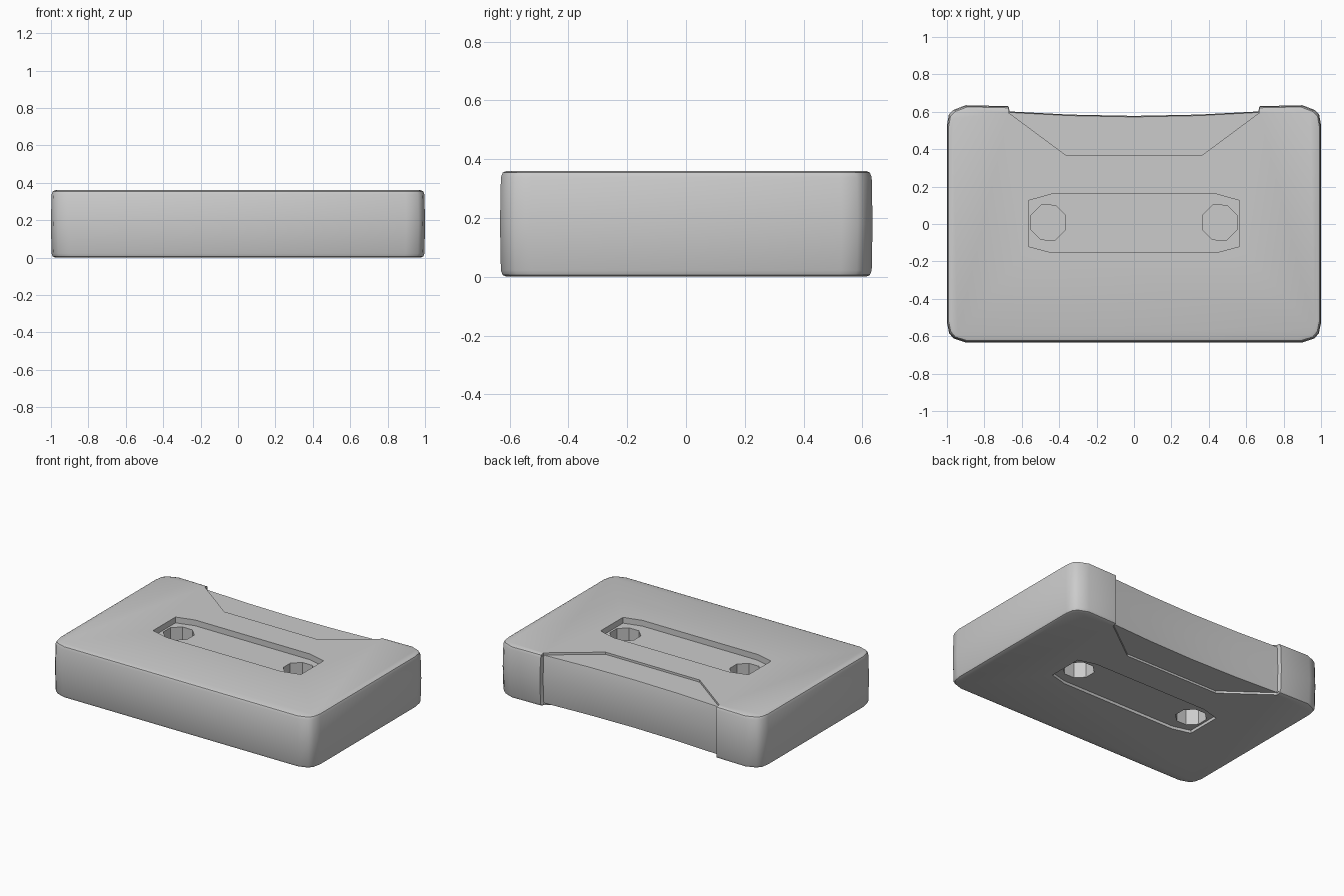
import bpy, bmesh, math

if "Cube" in bpy.data.objects:
    bpy.data.objects.remove(bpy.data.objects["Cube"])


def loft(name, rings):
    """Solid from a stack of matching closed rings of 3D points."""
    bm = bmesh.new()
    loops = [[bm.verts.new(p) for p in ring] for ring in rings]
    n = len(loops[0])
    for a, b in zip(loops, loops[1:]):
        for i in range(n):
            j = (i + 1) % n
            bm.faces.new((a[i], a[j], b[j], b[i]))
    bm.faces.new(loops[0][::-1])
    bm.faces.new(loops[-1])
    bmesh.ops.recalc_face_normals(bm, faces=bm.faces)
    mesh = bpy.data.meshes.new(name)
    bm.to_mesh(mesh)
    bm.free()
    ob = bpy.data.objects.new(name, mesh)
    bpy.context.collection.objects.link(ob)
    return ob


def prism(name, pts, z0, z1):
    return loft(name, [[(x, y, z) for x, y in pts] for z in (z0, z1)])


def cut(target, cutter):
    mod = target.modifiers.new("cut", 'BOOLEAN')
    mod.operation, mod.solver, mod.object = 'DIFFERENCE', 'EXACT', cutter
    bpy.context.view_layer.objects.active = target
    bpy.ops.object.modifier_apply(modifier=mod.name)
    bpy.data.objects.remove(cutter)


def mirrored(half):
    """Close a right-hand outline by mirroring it across x = 0."""
    return half + [(-x, y) for x, y in reversed(half) if x > 0]


def inset(pts, d, z):
    sign = lambda v: (v > 0) - (v < 0)
    return [(x - sign(x) * d, y - sign(y) * d, z) for x, y in pts]


# Case outline: chamfered corners, shallow concave notch along the back
outline = mirrored([(0.90, -0.633), (0.965, -0.612), (0.988, -0.585), (1.0, -0.53),
                    (1.0, 0.53), (0.99, 0.585), (0.965, 0.61), (0.90, 0.635),
                    (0.675, 0.63), (0.67, 0.602), (0.35, 0.585), (0, 0.578)])
H = 0.36
profile = [(0, 0.022), (0.006, 0.009), (0.022, 0.003), (0.18, 0),
           (H - 0.022, 0.003), (H - 0.006, 0.009), (H, 0.022)]
case = loft("cassette_case", [inset(outline, d, z) for z, d in profile])

# Trapezoid recesses at the back, on top and underneath
trapezoid = [(0.36, 0.365), (0.67, 0.595), (0.67, 0.7),
             (-0.67, 0.7), (-0.67, 0.595), (-0.36, 0.365)]
cut(case, prism("trapezoid_top", trapezoid, H - 0.015, H + 0.1))
cut(case, prism("trapezoid_bottom", trapezoid, -0.1, 0.015))

# Window recesses with clipped corners
window = mirrored([(0.44, -0.153), (0.565, -0.12), (0.565, 0.125), (0.44, 0.16)])
cut(case, prism("window_top", window, H - 0.04, H + 0.1))
cut(case, prism("window_bottom", window, -0.1, 0.02))

# Blind spool holes from both faces
for side in (-1, 1):
    hole = [(side * 0.458 + 0.1 * math.cos(math.radians(a)),
             0.008 + 0.1 * math.sin(math.radians(a))) for a in range(22, 382, 45)]
    cut(case, prism("hole_top", hole, 0.2, H + 0.1))
    cut(case, prism("hole_bottom", hole, -0.1, 0.16))

bpy.ops.object.select_all(action='DESELECT')
case.select_set(True)
bpy.context.view_layer.objects.active = case
bpy.ops.object.shade_smooth_by_angle(angle=math.radians(35))
